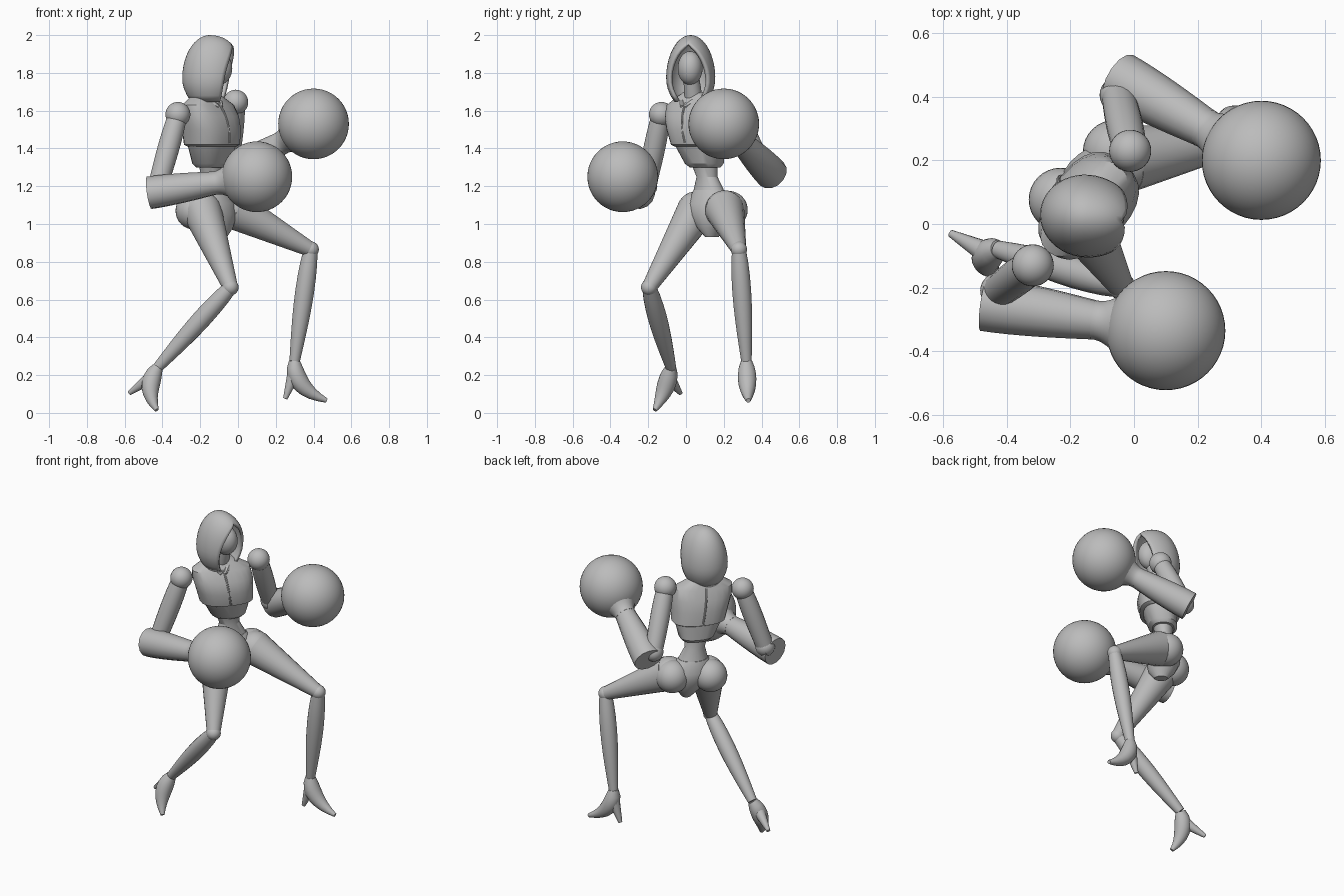
import bpy, bmesh, math
from mathutils import Vector, Matrix

if "Cube" in bpy.data.objects:
    bpy.data.objects.remove(bpy.data.objects["Cube"], do_unlink=True)

grey = bpy.data.materials.new("plain_grey")
grey.use_nodes = True
grey.diffuse_color = (0.5, 0.5, 0.5, 1)
grey.node_tree.nodes["Principled BSDF"].inputs["Base Color"].default_value = grey.diffuse_color

# Chest directions: its left side and the way it faces
LEFT = Vector((0.65, 0.76, 0))
FORWARD = Vector((0.76, -0.65, 0))
HIPS = Vector((-0.115, 0.13, 1.05))
COLLAR = Vector((-0.165, 0.045, 1.67))


def finish(bm, name, sharp_angle=40):
    """Turn a bmesh into a shaded, coloured object."""
    bmesh.ops.recalc_face_normals(bm, faces=bm.faces)
    mesh = bpy.data.meshes.new(name)
    bm.to_mesh(mesh)
    bm.free()
    obj = bpy.data.objects.new(name, mesh)
    bpy.context.collection.objects.link(obj)
    mesh.materials.append(grey)
    bpy.ops.object.select_all(action="DESELECT")
    obj.select_set(True)
    bpy.context.view_layer.objects.active = obj
    bpy.ops.object.shade_smooth_by_angle(angle=math.radians(sharp_angle))
    return obj


def skin(bm, rings, closed=True):
    """Join rows of points into a surface, capped when the rows are closed."""
    rows = [[bm.verts.new(point) for point in ring] for ring in rings]
    count = len(rows[0])
    for lower, upper in zip(rows, rows[1:]):
        for i in range(count if closed else count - 1):
            j = (i + 1) % count
            bm.faces.new((lower[i], lower[j], upper[j], upper[i]))
    if closed:
        bm.faces.new(rows[0])
        bm.faces.new(rows[-1])


def limb(name, start, end, start_radius, end_radius, bulge=0.0, bend=None, sides=20, steps=8):
    """Round limb that tapers, swells in the upper middle and may bend towards a point."""
    bend = bend or (start + end) / 2
    side = (end - start).orthogonal().normalized()
    rings = []
    for step in range(steps + 1):
        t = step / steps
        centre = start.lerp(bend, t).lerp(bend.lerp(end, t), t)
        along = (bend - start).lerp(end - bend, t).normalized()
        side = (side - along * side.dot(along)).normalized()
        across = along.cross(side)
        radius = start_radius + (end_radius - start_radius) * t
        radius += bulge * math.sin(math.pi * t ** 0.8)
        angles = [math.tau * k / sides for k in range(sides)]
        rings.append([centre + radius * (side * math.cos(a) + across * math.sin(a))
                      for a in angles])
    bm = bmesh.new()
    skin(bm, rings)
    return finish(bm, name)


def ball(name, centre, radius, stretch=(1, 1, 1), segments=32):
    """Sphere, optionally stretched along the axes."""
    bm = bmesh.new()
    placing = Matrix.Translation(centre) @ Matrix.Diagonal((*stretch, 1))
    bmesh.ops.create_uvsphere(bm, u_segments=segments, v_segments=segments // 2,
                              radius=radius, matrix=placing)
    return finish(bm, name)


def spine(height):
    """Centre of the trunk at a height, following an S curve."""
    t = (height - HIPS.z) / (COLLAR.z - HIPS.z)
    return HIPS.lerp(COLLAR, t) - FORWARD * 0.015 * math.sin(math.tau * t)


def trunk(name, sections, squareness, sides=24):
    """Rounded sections around the spine: height, half width, half depth."""
    rings = []
    for height, width, depth in sections:
        ring = []
        for k in range(sides):
            c, s = math.cos(math.tau * k / sides), math.sin(math.tau * k / sides)
            ring.append(spine(height)
                        + LEFT * width * math.copysign(abs(c) ** squareness, c)
                        + FORWARD * depth * math.copysign(abs(s) ** squareness, s))
        rings.append(ring)
    bm = bmesh.new()
    skin(bm, rings)
    return finish(bm, name, sharp_angle=30)


# Trunk
trunk("pelvis", [(0.93, 0.03, 0.04), (0.98, 0.07, 0.08), (1.05, 0.13, 0.1),
                 (1.11, 0.14, 0.1), (1.18, 0.09, 0.07)], squareness=1)
trunk("waist", [(1.15, 0.1, 0.075), (1.25, 0.06, 0.05), (1.32, 0.075, 0.06)], squareness=1)
trunk("lower_ribs", [(1.3, 0.085, 0.065), (1.32, 0.105, 0.085), (1.44, 0.15, 0.105)],
      squareness=0.8)
trunk("chest", [(1.41, 0.145, 0.1), (1.42, 0.16, 0.12), (1.5, 0.17, 0.125),
                (1.57, 0.18, 0.11), (1.63, 0.175, 0.08), (1.67, 0.11, 0.06),
                (1.7, 0.055, 0.045)], squareness=0.8)

# Seams down the chest and back
for name, depth in (("front_seam", 1), ("back_seam", -1)):
    low, middle, high = [spine(height) + FORWARD * depth * reach
                         for height, reach in ((1.43, 0.12), (1.55, 0.14), (1.64, 0.075))]
    limb(name, low, high, 0.006, 0.006, bend=middle, sides=8)

# Neck, face and collar lapels
throat = Vector((-0.165, 0.045, 1.62))
face_centre = Vector((-0.105, 0.022, 1.825))
limb("neck", throat, face_centre, 0.05, 0.04)
ball("face", face_centre, 0.09, stretch=(0.83, 0.73, 1))
for name, side in (("left_lapel", LEFT), ("right_lapel", -LEFT)):
    limb(name, throat + FORWARD * 0.09 + side * 0.01, COLLAR + side * 0.06 + FORWARD * 0.02,
         0.01, 0.02, bulge=0.005, sides=8)

# Hood: egg-shaped rows left open at the front, then thickened
HOOD_BASE, HOOD_HEIGHT, HOOD_WIDTH = 1.645, 0.355, 0.13
rings = []
for row in range(17):
    rise = math.sin(math.pi / 2 * row / 16)
    if rise > 0.35:
        half = HOOD_WIDTH * math.sqrt(max(0, 1 - ((rise - 0.35) / 0.65) ** 2))
    else:
        half = HOOD_WIDTH * (1 - 2.8 * (0.35 - rise) ** 2)
    opening = math.radians(54) * math.sqrt(max(0, 1 - ((rise - 0.25) / 0.6) ** 2))
    ring = []
    for k in range(33):
        a = opening + (math.tau - 2 * opening) * k / 32
        front_reach = 1.12 + 0.5 * rise ** 2
        reach = half * (front_reach if math.cos(a) > 0 else 1.12)
        ring.append((reach * math.cos(a), half * math.sin(a), HOOD_HEIGHT * rise))
    rings.append(ring)
bm = bmesh.new()
skin(bm, rings, closed=False)
bmesh.ops.remove_doubles(bm, verts=bm.verts, dist=0.0005)
hood = finish(bm, "hood")
hood.location = (-0.15, 0.025, HOOD_BASE)
hood.rotation_euler.z = -0.12
shell = hood.modifiers.new("thickness", "SOLIDIFY")
shell.thickness = 0.018
shell.offset = -1

# Joint positions of the pose
right_joints = dict(
    shoulder=(-0.318, -0.13, 1.58), elbow=(-0.425, -0.21, 1.2),
    forearm=(-0.47, -0.25, 1.165), glove=(0.1, -0.335, 1.25),
    hip=(-0.19, 0.055, 1.07), knee=(-0.04, -0.195, 0.665), ankle=(-0.425, -0.08, 0.24),
    arch=(-0.5, -0.1, 0.13), toe=(-0.43, -0.165, 0.015), heel=(-0.575, -0.03, 0.105))
left_joints = dict(
    shoulder=(-0.012, 0.23, 1.645), elbow=(-0.05, 0.405, 1.3),
    forearm=(-0.045, 0.455, 1.265), glove=(0.4, 0.2, 1.53),
    hip=(-0.02, 0.205, 1.075), knee=(0.385, 0.28, 0.865), ankle=(0.3, 0.32, 0.275),
    arch=(0.29, 0.325, 0.13), toe=(0.47, 0.33, 0.065), heel=(0.25, 0.32, 0.075))

# Arms, gloves, legs and heeled feet
for side, joints in (("right_", right_joints), ("left_", left_joints)):
    at = {joint: Vector(place) for joint, place in joints.items()}
    reach = (at["glove"] - at["forearm"]).normalized()
    ball(side + "shoulder", at["shoulder"], 0.066)
    limb(side + "upper_arm", at["shoulder"], at["elbow"], 0.05, 0.052, bulge=0.007)
    ball(side + "elbow", at["elbow"], 0.058)
    limb(side + "forearm", at["forearm"], at["glove"] - reach * 0.21, 0.087, 0.06,
         bulge=0.005, sides=14)
    limb(side + "cuff", at["glove"] - reach * 0.23, at["glove"] - reach * 0.14, 0.063, 0.1,
         bulge=-0.01)
    ball(side + "glove", at["glove"], 0.187, segments=48)

    ball(side + "buttock", at["hip"] - FORWARD * 0.045 - LEFT * 0.01, 0.1)
    ball(side + "hip", at["hip"], 0.103)
    limb(side + "thigh", at["hip"], at["knee"], 0.105, 0.04)
    ball(side + "knee", at["knee"], 0.043)
    limb(side + "shin", at["knee"], at["ankle"], 0.037, 0.028, bulge=0.017)
    limb(side + "foot", at["ankle"], at["toe"], 0.03, 0.012, bulge=0.026, bend=at["arch"])
    limb(side + "heel", at["ankle"].lerp(at["arch"], 0.5), at["heel"], 0.036, 0.012, sides=12)
